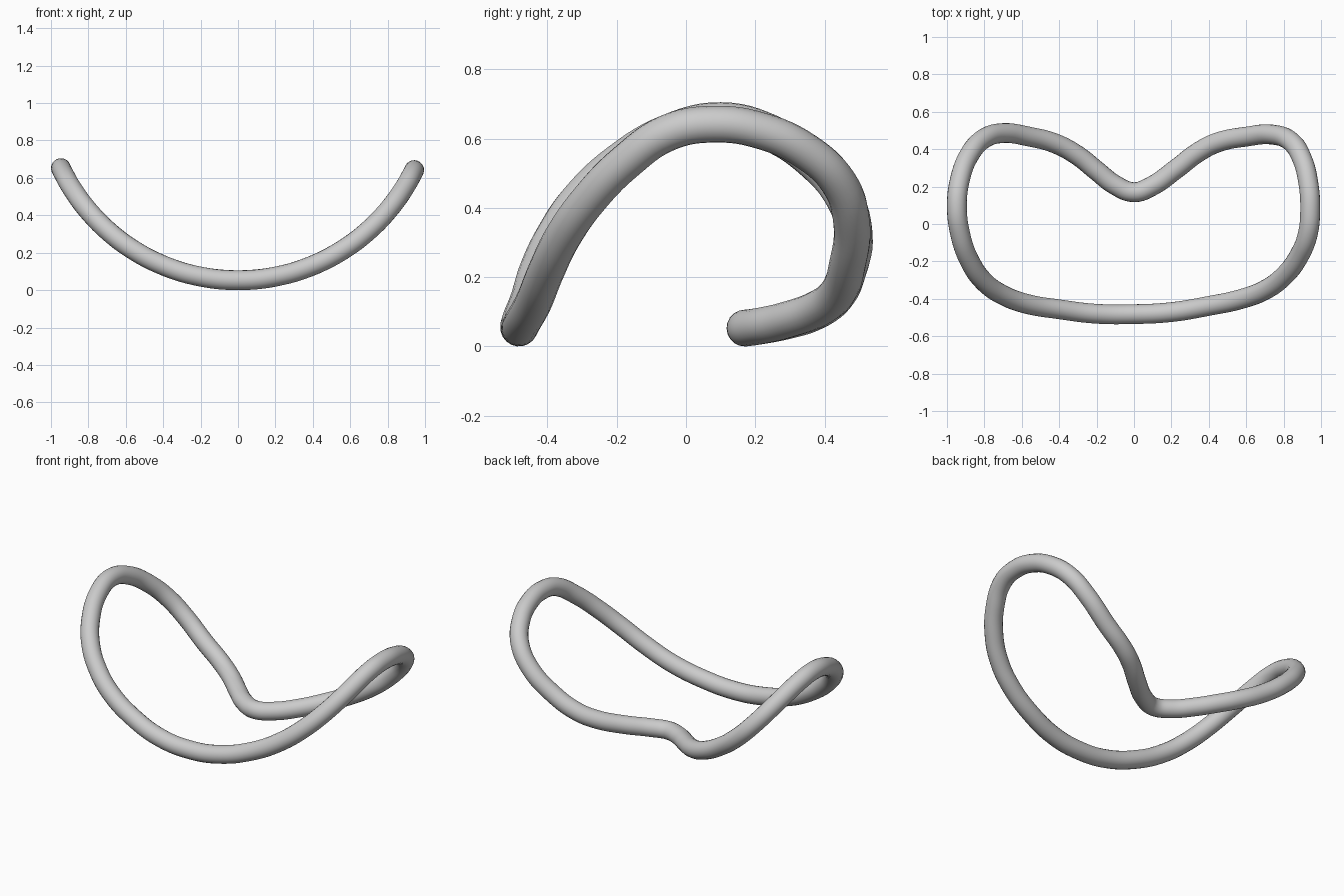
import bpy, math

if "Cube" in bpy.data.objects:
    bpy.data.objects.remove(bpy.data.objects["Cube"])

RADIUS = 0.053      # tube radius
BEND = 1.048        # radius of the upward bend seen from the front

# outline of the ring seen from above
outline = [
    (0, .17), (-.1, .208), (-.2, .285), (-.3, .365), (-.42, .43), (-.56, .467),
    (-.7, .486), (-.8, .458), (-.88, .37), (-.93, .24), (-.947, .1), (-.93, -.05),
    (-.88, -.195), (-.8, -.31), (-.7, -.38), (-.57, -.428), (-.4, -.456), (-.2, -.48),
    (0, -.482), (.2, -.471), (.4, -.438), (.57, -.402), (.7, -.353), (.8, -.28),
    (.88, -.175), (.93, -.05), (.942, .08), (.932, .22), (.9, .345), (.84, .44),
    (.74, .478), (.6, .467), (.45, .437), (.35, .388), (.22, .29), (.1, .205),
]

# closed tube following the outline, lifted onto a circular arc
curve = bpy.data.curves.new("saddle_ring", "CURVE")
curve.dimensions = "3D"
curve.bevel_depth = RADIUS
curve.bevel_resolution = 8
curve.resolution_u = 6
spline = curve.splines.new("BEZIER")
spline.bezier_points.add(len(outline) - 1)
spline.use_cyclic_u = True
for p, (x, y) in zip(spline.bezier_points, outline):
    p.co = (x, y, RADIUS + BEND - math.sqrt(BEND**2 - x**2))
    p.handle_left_type = p.handle_right_type = "AUTO"

ring = bpy.data.objects.new("saddle_ring", curve)
bpy.context.collection.objects.link(ring)
bpy.context.view_layer.objects.active = ring
ring.select_set(True)
bpy.ops.object.convert(target="MESH")
bpy.ops.object.shade_smooth()
